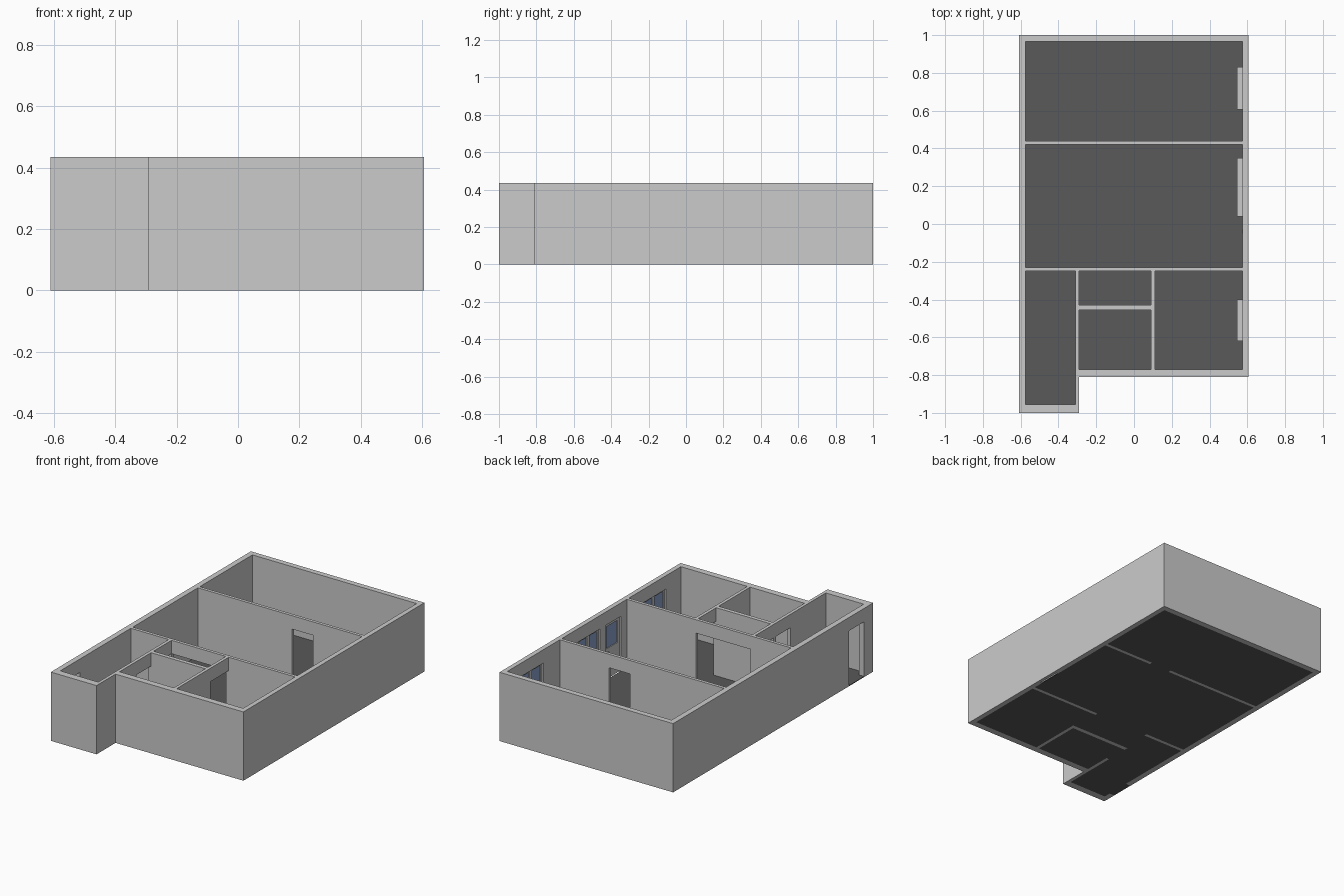
import bpy, bmesh
from mathutils import Matrix, Vector

if "Cube" in bpy.data.objects:
    bpy.data.objects.remove(bpy.data.objects["Cube"])

H, DOOR_H, SILL_Z = 0.435, 0.35, 0.15


def material(name, color):
    m = bpy.data.materials.new(name)
    m.diffuse_color = color
    m.use_nodes = True
    m.node_tree.nodes["Principled BSDF"].inputs["Base Color"].default_value = m.diffuse_color
    return m


def boxes(name, parts, mat=None):
    """One object made of boxes given as (x0, x1, y0, y1, z0, z1)."""
    bm = bmesh.new()
    for x0, x1, y0, y1, z0, z1 in parts:
        center = Vector((x0 + x1, y0 + y1, z0 + z1)) / 2
        size = Matrix.Diagonal((x1 - x0, y1 - y0, z1 - z0, 1))
        bmesh.ops.create_cube(bm, size=1, matrix=Matrix.Translation(center) @ size)
    me = bpy.data.meshes.new(name)
    bm.to_mesh(me)
    bm.free()
    ob = bpy.data.objects.new(name, me)
    bpy.context.collection.objects.link(ob)
    if mat:
        me.materials.append(mat)
    return ob


def cut(target, box):
    cutter = boxes("cutter", [box])
    cutter.hide_render = True
    mod = target.modifiers.new("cut", 'BOOLEAN')
    mod.operation = 'DIFFERENCE'
    mod.solver = 'EXACT'
    mod.object = cutter
    bpy.context.view_layer.objects.active = target
    bpy.ops.object.modifier_apply(modifier=mod.name)
    bpy.data.objects.remove(cutter, do_unlink=True)


floor_mat = material("dark_floor", (0.1, 0.1, 0.1, 1))
glass_mat = material("blue_glass", (0.25, 0.36, 0.6, 1))

# Solid block with the stepped footprint
outline = [(-0.61, -1), (-0.29, -1), (-0.29, -0.81), (0.605, -0.81), (0.605, 1), (-0.61, 1)]
bm = bmesh.new()
base = bm.faces.new([bm.verts.new((x, y, 0)) for x, y in outline])
top = bmesh.ops.extrude_face_region(bm, geom=[base])
bmesh.ops.translate(bm, vec=(0, 0, H), verts=[v for v in top["geom"] if isinstance(v, bmesh.types.BMVert)])
bmesh.ops.recalc_face_normals(bm, faces=bm.faces)
mesh = bpy.data.meshes.new("walls")
bm.to_mesh(mesh)
bm.free()
walls = bpy.data.objects.new("walls", mesh)
bpy.context.collection.objects.link(walls)

# Rooms cut through the block
rooms = [
    (-0.575, 0.575, 0.44, 0.965),
    (-0.575, 0.575, -0.23, 0.42),
    (-0.575, -0.31, -0.955, -0.25),
    (-0.29, 0.09, -0.43, -0.25),
    (-0.29, 0.09, -0.77, -0.455),
    (0.11, 0.575, -0.77, -0.25),
]
for r in rooms:
    cut(walls, (*r, -0.1, H + 0.1))

# Doorways and wide openings, under lintels
doorways = [
    (0.085, 0.23, 0.42, 0.44),
    (-0.29, 0.09, -0.25, -0.23),
    (0.09, 0.11, -0.43, -0.25),
    (-0.31, -0.29, -0.43, -0.25),
    (-0.31, -0.29, -0.60, -0.455),
    (-0.61, -0.575, -0.91, -0.76),
]
for x0, x1, y0, y1 in doorways:
    along_x = (x1 - x0) < (y1 - y0) and x1 - x0 < 0.05
    ex, ey = (0.01, 0) if along_x else (0, 0.01)
    cut(walls, (x0 - ex, x1 + ex, y0 - ey, y1 + ey, -0.1, DOOR_H))

# Floor in every room and doorway
boxes("floor", [(*a, 0, 0.004) for a in rooms + doorways], floor_mat)


def frame(y0, y1, z0, z1, w, x0, x1):
    """Four bars around a rectangle in the y-z plane."""
    return [(x0, x1, y0, y0 + w, z0, z1), (x0, x1, y1 - w, y1, z0, z1),
            (x0, x1, y0 + w, y1 - w, z0, z0 + w), (x0, x1, y0 + w, y1 - w, z1 - w, z1)]


# Windows recessed in the right wall, each with an inner sill
for i, (y0, y1, panes) in enumerate([(0.605, 0.83, 2), (0.04, 0.35, 3), (-0.62, -0.40, 2)], 1):
    cut(walls, (0.56, 0.6, y0, y1, SILL_Z, DOOR_H))
    step = (y1 - y0) / panes
    bars, glass = [], []
    for p in range(panes):
        a, b = y0 + p * step, y0 + (p + 1) * step
        bars += frame(a, b, SILL_Z, DOOR_H, 0.012, 0.585, 0.6)
        glass.append((0.59, 0.595, a + 0.012, b - 0.012, SILL_Z + 0.012, DOOR_H - 0.012))
    boxes(f"window_frame_{i}", bars)
    boxes(f"window_glass_{i}", glass, glass_mat)
    boxes(f"window_sill_{i}", [(0.545, 0.585, y0, y1, SILL_Z - 0.008, SILL_Z)])

# Half-glazed door beside the middle window
dy0, dy1 = -0.17, -0.02
cut(walls, (0.56, 0.6, dy0, dy1, -0.1, DOOR_H))
boxes("glazed_door_leaf", frame(dy0, dy1, 0.17, DOOR_H, 0.02, 0.585, 0.6)
      + [(0.585, 0.6, dy0, dy1, 0.0, 0.17)])
boxes("glazed_door_glass", [(0.59, 0.595, dy0 + 0.02, dy1 - 0.02, 0.19, DOOR_H - 0.02)], glass_mat)
boxes("glazed_door_handle", [(0.572, 0.585, dy1 - 0.03, dy1 - 0.01, 0.165, 0.172)])
